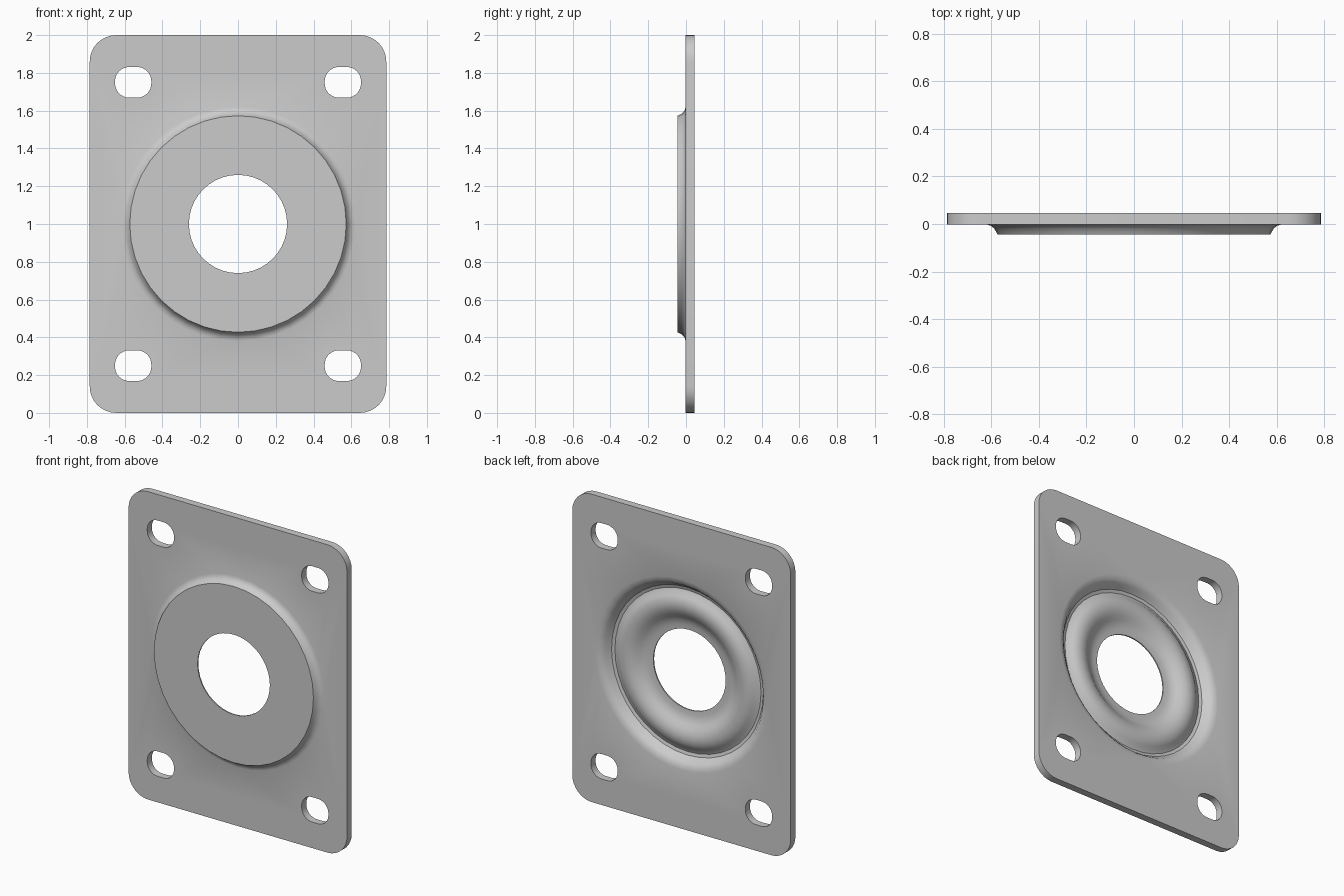
import bpy, bmesh
from math import sin, cos, pi, radians

old = bpy.data.objects.get("Cube")
if old:
    bpy.data.objects.remove(old)

FRONT, BACK, SEGS, RIM = -0.002, 0.046, 40, 0.62

grey = bpy.data.materials.new("plain grey")
grey.use_nodes = True
grey.diffuse_color = (0.6, 0.6, 0.6, 1)
grey.node_tree.nodes["Principled BSDF"].inputs["Base Color"].default_value = (0.6, 0.6, 0.6, 1)


def rounded(cx, cz, hw, hh, r, n=8):
    """Rounded rectangle outline as (x, z) points."""
    pts = []
    for q, (sx, sz) in enumerate([(1, 1), (-1, 1), (-1, -1), (1, -1)]):
        for i in range(n + 1):
            a = (q + i / n) * pi / 2
            pts.append((cx + sx * (hw - r) + r * cos(a), cz + sz * (hh - r) + r * sin(a)))
    return pts


def add_loop(bm, pts, y):
    vs = [bm.verts.new((x, y, z)) for x, z in pts]
    return vs, [bm.edges.new((vs[i], vs[(i + 1) % len(vs)])) for i in range(len(vs))]


bm = bmesh.new()

# Plate outline and four slotted bolt holes
walls = [rounded(0, 1, 0.785, 1, 0.14)]
walls += [rounded(sx * 0.555, 1 + sz * 0.75, 0.096, 0.081, 0.075) for sx in (-1, 1) for sz in (-1, 1)]
rim = [(RIM * cos(2 * pi * i / SEGS), 1 + RIM * sin(2 * pi * i / SEGS)) for i in range(SEGS)]

sides = []
for y in (FRONT, BACK):
    loops = [add_loop(bm, w, y) for w in walls]
    rim_loop = add_loop(bm, rim, y)
    edges = [e for _, es in loops + [rim_loop] for e in es]
    bmesh.ops.triangle_fill(bm, edges=edges, use_beauty=True, normal=(0, 1, 0))
    sides.append([vs for vs, _ in loops])
for a, b in zip(*sides):
    for i in range(len(a)):
        j = (i + 1) % len(a)
        bm.faces.new((a[i], a[j], b[j], b[i]))

# Pressed dish: (radius, y) from the front rim, through the hole, to the back rim
profile = [(RIM, FRONT), (0.602, -0.007), (0.588, -0.018), (0.578, -0.034), (0.573, -0.044),
           (0.26, -0.044), (0.26, -0.036), (0.29, -0.034), (0.32, -0.028), (0.345, -0.014),
           (0.37, 0.003), (0.40, 0.016), (0.43, 0.02), (0.46, 0.016), (0.485, 0.004),
           (0.505, -0.012), (0.525, -0.02), (0.545, -0.014), (0.56, 0.005),
           (0.573, 0.024), (0.59, 0.038), (RIM, BACK)]
rings = [[bm.verts.new((r * cos(2 * pi * i / SEGS), y, 1 + r * sin(2 * pi * i / SEGS)))
          for i in range(SEGS)] for r, y in profile]
for a, b in zip(rings, rings[1:]):
    for i in range(SEGS):
        j = (i + 1) % SEGS
        bm.faces.new((a[i], a[j], b[j], b[i]))

bmesh.ops.remove_doubles(bm, verts=bm.verts, dist=0.0005)
bmesh.ops.recalc_face_normals(bm, faces=bm.faces)

mesh = bpy.data.meshes.new("mounting_plate")
bm.to_mesh(mesh)
bm.free()
mesh.materials.append(grey)
plate = bpy.data.objects.new("mounting_plate", mesh)
bpy.context.collection.objects.link(plate)
bpy.ops.object.select_all(action="DESELECT")
plate.select_set(True)
bpy.context.view_layer.objects.active = plate
bpy.ops.object.shade_smooth_by_angle(angle=radians(35))
